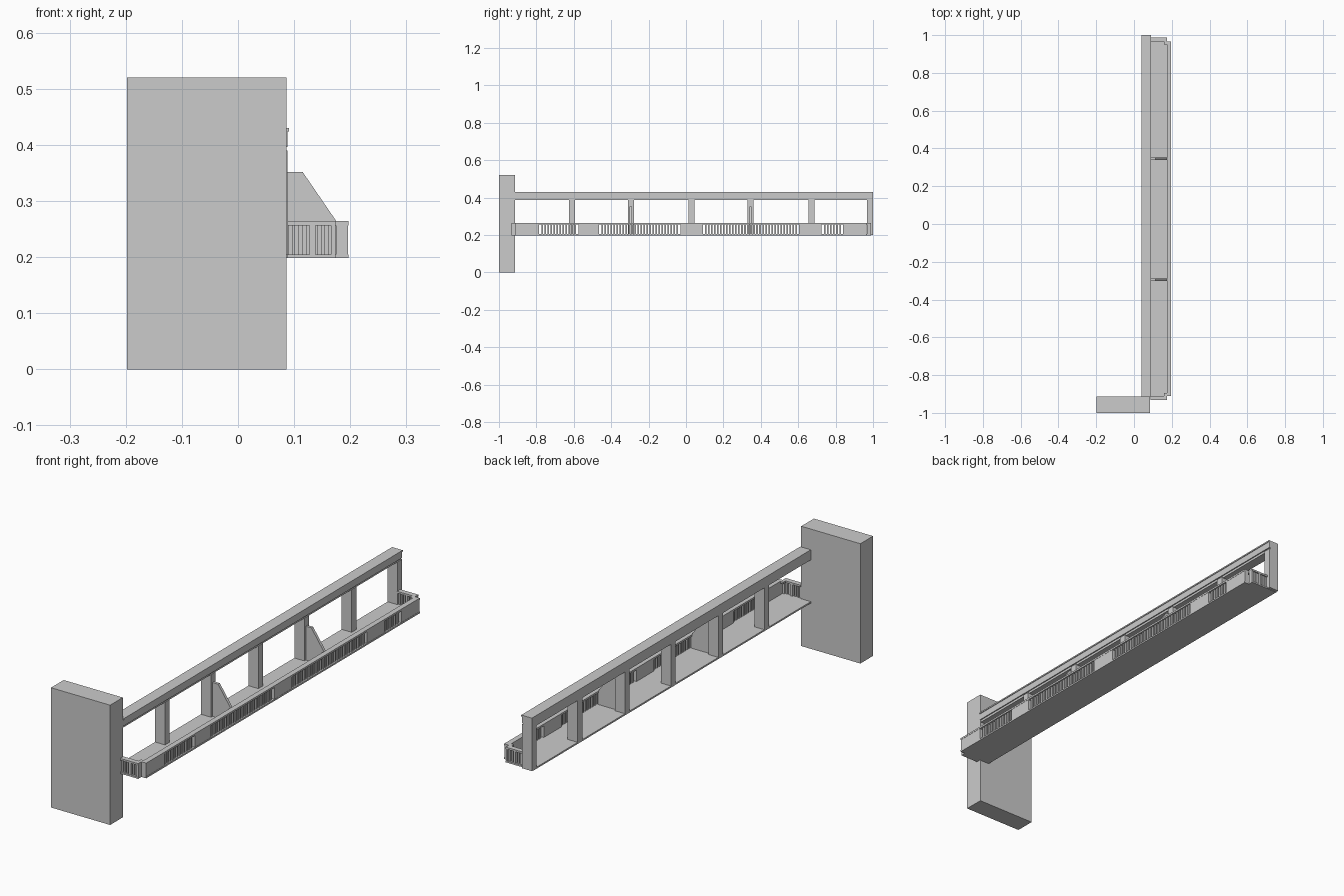
import bpy
import bmesh

default = bpy.data.objects.get("Cube")
if default:
    bpy.data.objects.remove(default, do_unlink=True)

grey = bpy.data.materials.new("plain grey")
grey.use_nodes = True
grey.diffuse_color = (0.6, 0.6, 0.6, 1)
grey.node_tree.nodes["Principled BSDF"].inputs["Base Color"].default_value = (0.6, 0.6, 0.6, 1)


def finish(name, bm):
    bmesh.ops.recalc_face_normals(bm, faces=bm.faces)
    mesh = bpy.data.meshes.new(name)
    bm.to_mesh(mesh)
    bm.free()
    mesh.materials.append(grey)
    obj = bpy.data.objects.new(name, mesh)
    bpy.context.collection.objects.link(obj)
    return obj


def add_box(bm, x, y, z):
    """Add a box given (low, high) pairs."""
    verts = bmesh.ops.create_cube(bm, size=1)["verts"]
    for v in verts:
        for i, (low, high) in enumerate((x, y, z)):
            v.co[i] = low if v.co[i] < 0 else high


def boxes(name, *specs):
    bm = bmesh.new()
    for spec in specs:
        add_box(bm, *spec)
    return finish(name, bm)


def prism(name, outline, offset):
    """Extrude a flat outline by an offset vector."""
    bm = bmesh.new()
    face = bm.faces.new([bm.verts.new(p) for p in outline])
    new = bmesh.ops.extrude_face_region(bm, geom=[face])["geom"]
    bmesh.ops.translate(bm, vec=offset, verts=[g for g in new if isinstance(g, bmesh.types.BMVert)])
    return finish(name, bm)


FLOOR, CAP, TOP = 0.205, 0.256, 0.264
BACK, FACE, NOTCH, OUTER = 0.04, 0.088, 0.174, 0.197
SOUTH, NORTH, STEP = -0.933, 0.988, 0.022

# End wall and the long beam with its recessed lintel and top lip
boxes("end_wall", ((-0.198, 0.086), (-1, -0.913), (0, 0.52)))
boxes("top_beam",
      ((BACK, FACE), (-0.913, 1), (0.396, 0.43)),
      ((BACK, FACE - 0.005), (-0.913, 1), (0.386, 0.396)),
      ((FACE, FACE + 0.003), (-0.913, 1), (0.424, 0.43)))

# Columns along the open side
for i, y in enumerate((-0.61, -0.295, 0.03, 0.345, 0.67, 0.984)):
    boxes(f"column_{i + 1}", ((BACK, FACE), (y - 0.016, y + 0.016), (0.2, 0.39)))

# Sloping dividers on two of the columns
for i, y in enumerate((-0.295, 0.345)):
    y -= 0.006
    prism(f"divider_{i + 1}",
          [(FACE, y, 0.203), (0.178, y, 0.203), (0.178, y, 0.26), (0.115, y, 0.352), (FACE, y, 0.352)],
          (0, 0.012, 0))

# Floor slab with stepped outer corners
prism("floor_slab",
      [(BACK, -0.913, 0.198), (FACE, -0.913, 0.198), (FACE, SOUTH, 0.198), (NOTCH, SOUTH, 0.198),
       (NOTCH, SOUTH + STEP, 0.198), (OUTER, SOUTH + STEP, 0.198), (OUTER, NORTH - STEP, 0.198),
       (NOTCH, NORTH - STEP, 0.198), (NOTCH, NORTH, 0.198), (BACK, NORTH, 0.198)],
      (0, 0, FLOOR - 0.198))

# Handrail cap along the outer side and around both ends
ends = ((SOUTH, SOUTH + STEP), (NORTH - STEP, NORTH))
side = (SOUTH + STEP, NORTH - STEP)
boxes("handrail", ((NOTCH, OUTER), side, (CAP, TOP)),
      *[((FACE, NOTCH), e, (CAP, TOP)) for e in ends],
      *[((NOTCH - 0.014, NOTCH), e, (CAP, TOP))
        for e in ((side[0], side[0] + 0.016), (side[1] - 0.016, side[1]))])

# Solid parapet panels, with the gaps between them filled by balusters
panels = [(side[0], -0.785), (-0.575, -0.465), (-0.03, 0.09), (0.605, 0.725), (0.84, side[1])]
boxes("parapet_panels", *[((NOTCH + 0.001, OUTER - 0.001), p, (FLOOR, CAP)) for p in panels])

bars = []
for (_, start), (stop, _) in zip(panels, panels[1:]):
    count = round((stop - start) / 0.016)
    for k in range(1, count):
        y = start + (stop - start) * k / count
        bars.append(((0.181, 0.191), (y - 0.0042, y + 0.0042), (FLOOR, CAP)))
boxes("side_balusters", *bars)

# End railings: balusters, a middle post and a corner post
for label, (low, high) in zip(("front", "back"), ends):
    mid = (low + high) / 2
    boxes(f"{label}_end_balusters",
          *[((x, x + 0.008), (mid - 0.005, mid + 0.005), (FLOOR, CAP))
            for x in (0.089, 0.101, 0.114, 0.142, 0.154)])
    boxes(f"{label}_end_posts",
          ((0.127, 0.138), (low + 0.001, high - 0.001), (FLOOR, CAP)),
          ((0.166, NOTCH), (low + 0.001, high - 0.001), (FLOOR, CAP)))
